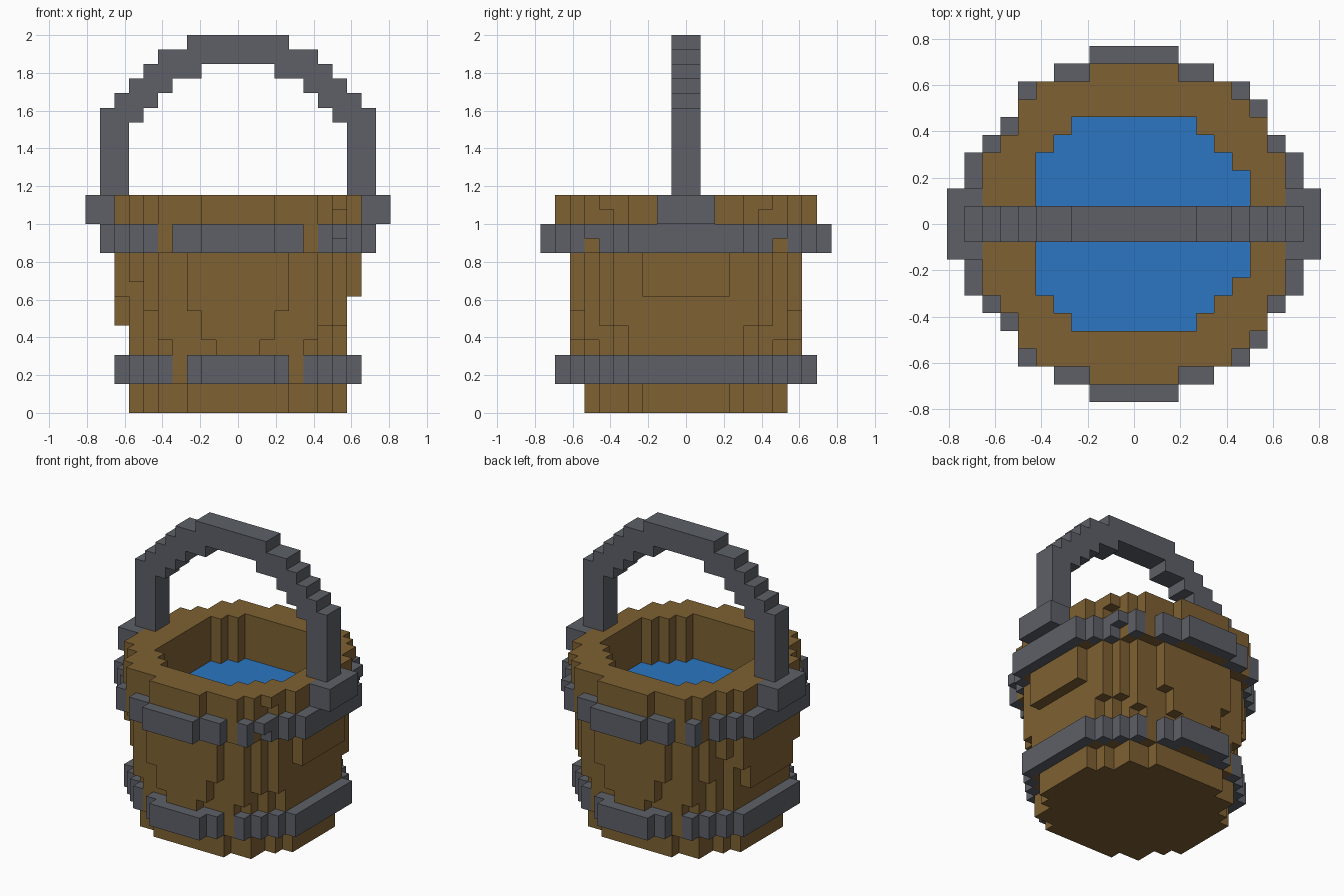
import bpy
import bmesh

if "Cube" in bpy.data.objects:
    bpy.data.objects.remove(bpy.data.objects["Cube"], do_unlink=True)

U = 2 / 26  # edge of one block


def material(name, rgb):
    m = bpy.data.materials.new(name)
    m.use_nodes = True
    m.diffuse_color = (*rgb, 1)
    m.node_tree.nodes["Principled BSDF"].inputs["Base Color"].default_value = (*rgb, 1)
    return m


WOOD = material("oak brown", (0.209, 0.120, 0.033))
IRON = material("iron grey", (0.109, 0.117, 0.136))
WATER = material("water blue", (0.025, 0.180, 0.540))


def slab(left, right, z):
    """Blocks of one layer; row lists hold the reach in x, from the middle row out to +-y."""
    return {(x, y, z)
            for row, (l, r) in enumerate(zip(left, right))
            for y in (row, -1 - row)
            for x in range(-l, r + 1)}


def box(x0, x1, y0, y1, z0, z1):
    return {(x, y, z) for x in range(x0, x1) for y in range(y0, y1) for z in range(z0, z1)}


# Each block side: direction and its four corners
SIDES = [((1, 0, 0), ((1, 0, 0), (1, 1, 0), (1, 1, 1), (1, 0, 1))),
         ((-1, 0, 0), ((0, 0, 0), (0, 0, 1), (0, 1, 1), (0, 1, 0))),
         ((0, 1, 0), ((0, 1, 0), (0, 1, 1), (1, 1, 1), (1, 1, 0))),
         ((0, -1, 0), ((0, 0, 0), (1, 0, 0), (1, 0, 1), (0, 0, 1))),
         ((0, 0, 1), ((0, 0, 1), (1, 0, 1), (1, 1, 1), (0, 1, 1))),
         ((0, 0, -1), ((0, 0, 0), (0, 1, 0), (1, 1, 0), (1, 0, 0)))]


def build(name, cells, mat):
    """Skin a set of blocks with only its outer faces, merged where flat."""
    bm = bmesh.new()
    verts = {}
    for x, y, z in cells:
        for (dx, dy, dz), corners in SIDES:
            if (x + dx, y + dy, z + dz) in cells:
                continue
            face = []
            for a, b, c in corners:
                key = (x + a, y + b, z + c)
                if key not in verts:
                    verts[key] = bm.verts.new(((key[0] - 0.5) * U, key[1] * U, key[2] * U))
                face.append(verts[key])
            bm.faces.new(face)
    bmesh.ops.dissolve_limit(bm, angle_limit=0.01, verts=bm.verts, edges=bm.edges)
    mesh = bpy.data.meshes.new(name)
    bm.to_mesh(mesh)
    bm.free()
    mesh.materials.append(mat)
    obj = bpy.data.objects.new(name, mesh)
    bpy.context.collection.objects.link(obj)
    return obj


# Staves: widen with height; (side, row, new reach, from layer)
left = [7, 7, 7, 6, 5, 5, 3, -1, -1]
right = list(left)
GROW = [("LR", 3, 7, 2), ("LR", 4, 6, 2), ("LR", 6, 4, 2), ("LR", 7, 1, 2),
        ("LR", 6, 5, 5), ("LR", 7, 2, 5),
        ("R", 4, 7, 6), ("R", 5, 6, 6),
        ("L", 0, 8, 6), ("L", 1, 8, 6), ("L", 2, 8, 6),
        ("L", 5, 6, 7), ("LR", 7, 3, 7),
        ("R", 0, 8, 8), ("R", 1, 8, 8), ("R", 2, 8, 8), ("L", 3, 8, 8),
        ("L", 4, 7, 9),
        ("R", 3, 8, 11), ("LR", 6, 6, 11), ("LR", 7, 5, 11), ("LR", 8, 2, 11),
        ("R", 5, 7, 14)]
body = set()
for z in range(15):
    for sides, row, reach, start in GROW:
        if start == z:
            if "L" in sides:
                left[row] = reach
            if "R" in sides:
                right[row] = reach
    body |= slab(left, right, z)


# Hollow inside, filled by water to just under the rim
def hollow(z):
    return slab([5, 5, 5, 5, 4, 3], [6, 6, 6, 5, 4, 3], z)


for z in range(10, 15):
    body -= hollow(z)
build("bucket_body", body, WOOD)
build("water", hollow(10), WATER)

# Hoops
lower = [8, 8, 8, 8, 7, 6, 5, 3, 2]
upper = [9, 9, 9, 9, 8, 7, 6, 6, 4, 2]
upper_wide = upper[:6] + [7] + upper[7:]
inside = hollow(11) | hollow(12)
build("lower_hoop", (slab(lower, lower, 2) | slab(lower, lower, 3)) - body, IRON)
build("upper_hoop", (slab(upper, upper, 11) | slab(upper, upper_wide, 12)) - body - inside, IRON)

# Handle lugs
for name, x0 in (("left_lug", 9), ("right_lug", -10)):
    build(name, box(x0, x0 + 2, -2, 2, 13, 15), IRON)

# Arched handle: inner and outer reach of each level
LEVELS = [(8, 9, 15, 20), (7, 9, 20, 21), (6, 8, 21, 22), (5, 7, 22, 23),
          (3, 6, 23, 24), (0, 5, 24, 25), (0, 3, 25, 26)]
handle = set()
for inner, outer, z0, z1 in LEVELS:
    handle |= box(inner, outer + 1, -1, 1, z0, z1) | box(-outer, -inner + 1, -1, 1, z0, z1)
build("handle", handle, IRON)
